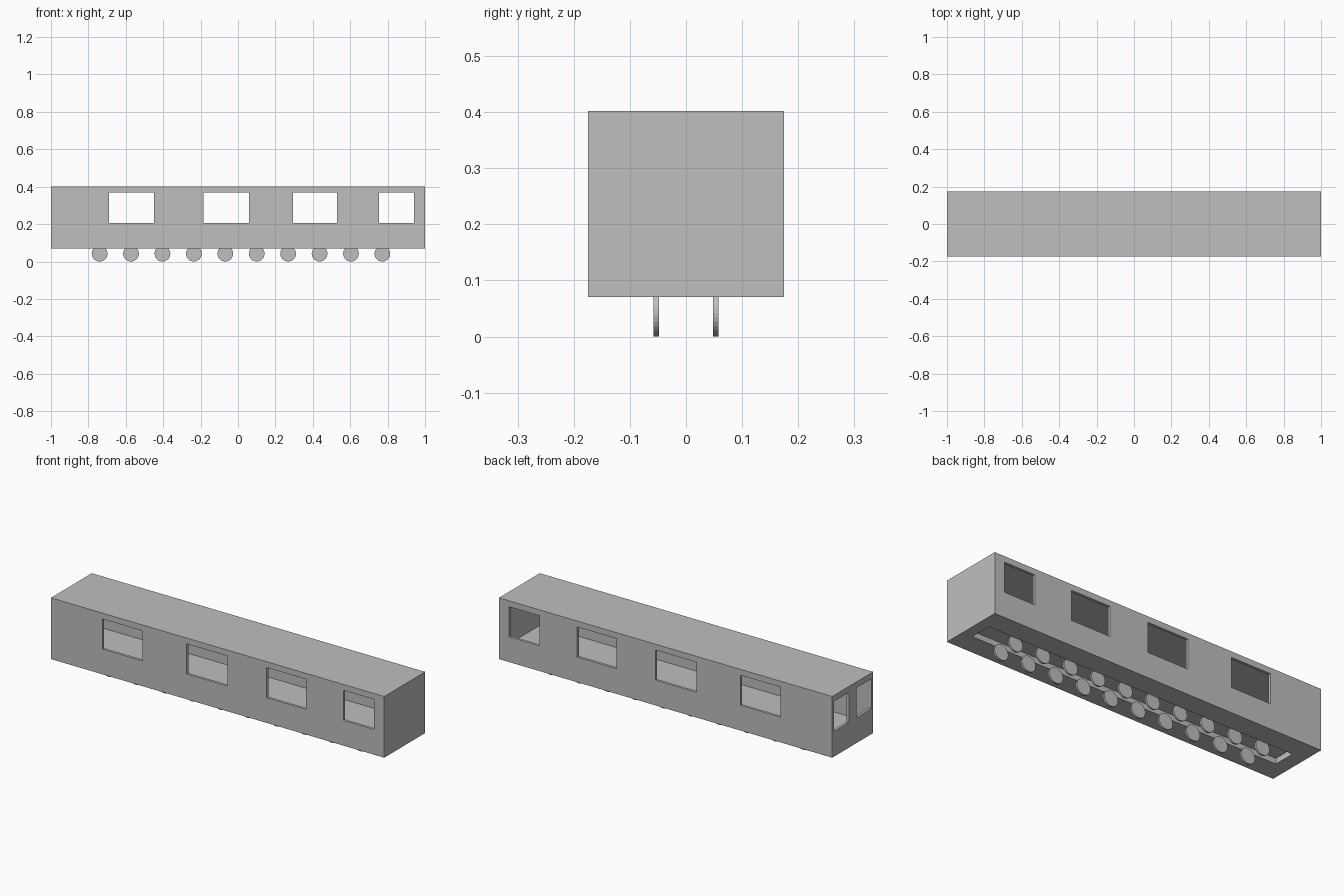
import bpy
from math import radians
from mathutils import Matrix

cube = bpy.data.objects.get("Cube")
if cube:
    bpy.data.objects.remove(cube, do_unlink=True)

grey = bpy.data.materials.new("plain_grey")
grey.use_nodes = True
GREY = (0.52, 0.52, 0.52, 1)
grey.diffuse_color = GREY
grey.node_tree.nodes["Principled BSDF"].inputs["Base Color"].default_value = GREY


def box(name, x, y, z):
    """Box from (min, max) pairs on each axis."""
    bpy.ops.mesh.primitive_cube_add(size=1)
    ob = bpy.context.object
    ob.name = name
    spans = (x, y, z)
    scale = Matrix.Diagonal([b - a for a, b in spans] + [1])
    move = Matrix.Translation([(a + b) / 2 for a, b in spans])
    ob.data.transform(move @ scale)
    ob.data.materials.append(grey)
    return ob


def cut(target, x, y, z):
    """Subtract a box from the target and discard the cutter."""
    cutter = box("cutter", x, y, z)
    cutter.hide_render = True
    mod = target.modifiers.new("cut", "BOOLEAN")
    mod.operation = "DIFFERENCE"
    mod.solver = "EXACT"
    mod.object = cutter
    bpy.context.view_layer.objects.active = target
    bpy.ops.object.modifier_apply(modifier=mod.name)
    bpy.data.objects.remove(cutter, do_unlink=True)


# Hollow carriage shell
HALF_W, BASE, ROOF, WALL = 0.175, 0.07, 0.402, 0.014
inner = HALF_W - WALL
body = box("carriage_body", (-1, 1), (-HALF_W, HALF_W), (BASE, ROOF))
cut(body, (WALL - 1, 1 - WALL), (-inner, inner), (0.13, ROOF - WALL))

# Side windows, through both long walls
SILL = (0.207, 0.37)
for span in ((-0.69, -0.45), (-0.185, 0.06), (0.295, 0.53), (0.755, 0.94)):
    cut(body, span, (-0.3, 0.3), SILL)

# Pair of windows in one end wall
for span in ((0.033, 0.16), (-0.16, -0.033)):
    cut(body, (-1.1, -0.97), span, SILL)

# Channel under the floor for the wheels
cut(body, (-0.92, 0.94), (-0.06, 0.06), (0, 0.1))

# Two rows of thin disc wheels
for side, y in (("right", -0.053), ("left", 0.053)):
    for i in range(10):
        bpy.ops.mesh.primitive_cylinder_add(
            vertices=32, radius=0.042, depth=0.01,
            location=(-0.74 + i * 0.168, y, 0.042),
            rotation=(radians(90), 0, 0))
        wheel = bpy.context.object
        wheel.name = f"wheel_{side}_{i + 1}"
        wheel.data.materials.append(grey)
